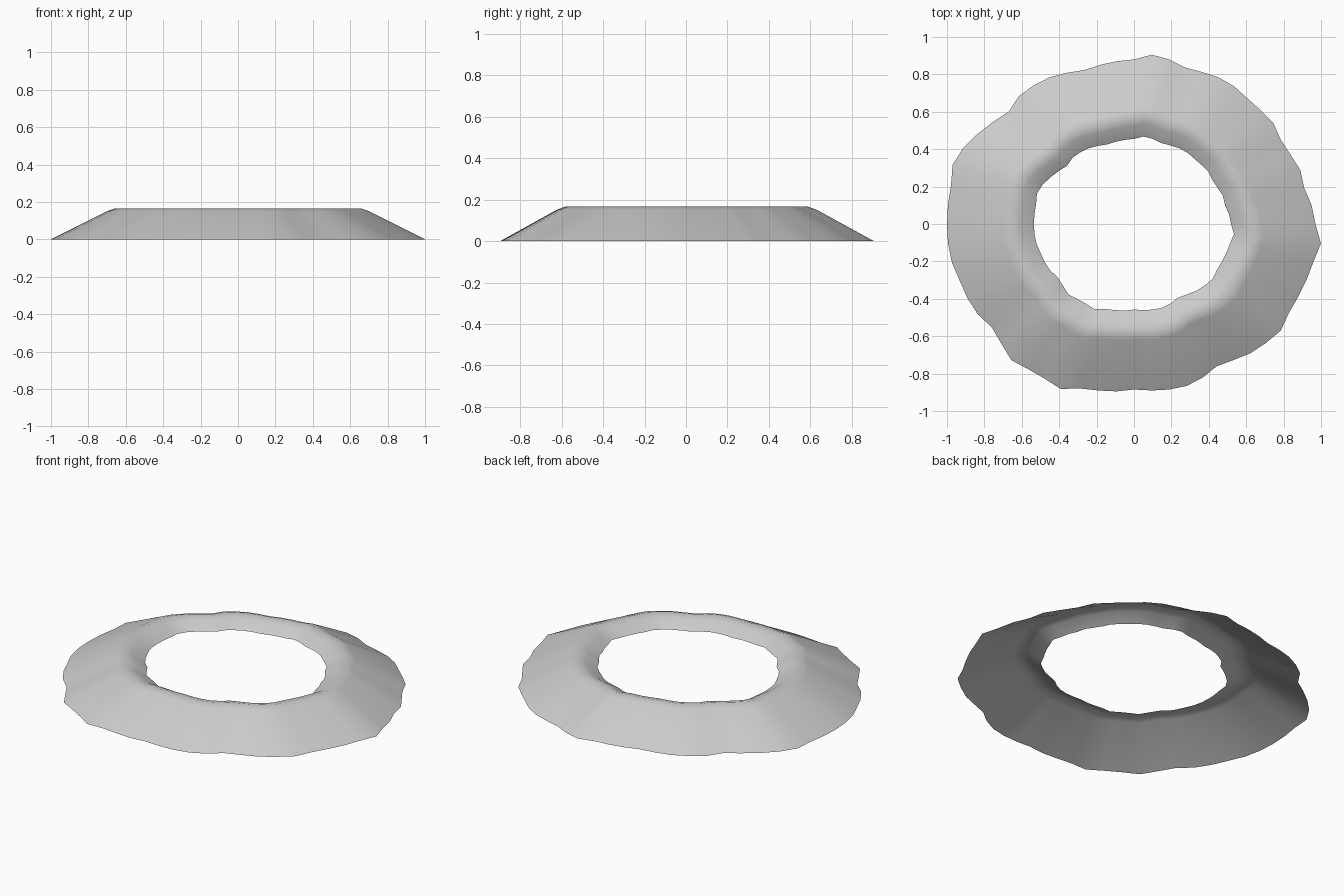
import bpy
import bmesh
from math import cos, sin, tau

cube = bpy.data.objects.get("Cube")
if cube:
    bpy.data.objects.remove(cube, do_unlink=True)

# Uneven outline: radius in hundredths at even angles, counter-clockwise from +x
OUTLINE = [97, 95.5, 93, 93.5, 91.5, 90.5, 92, 91, 90.5, 91,
           90.5, 89, 88, 90, 91, 88, 87.5, 87, 86.5, 88.5,
           90.5, 91.5, 92, 90, 93, 96.5, 100, 102, 100, 100,
           100, 100, 99.5, 98, 97.5, 96.5, 94, 95.5, 98, 96,
           95.5, 96.5, 92.5, 91, 90, 88.5, 89.5, 90.5, 91, 90,
           88, 90, 93, 95, 97, 95.5, 96, 97, 98, 100.5]

# Cross-section from outer foot over the crest to inner lip:
# scale along x, scale along y, height
SECTION = [(1, 1, 0), (0.7, 0.695, 0.151), (0.655, 0.65, 0.166),
           (0.605, 0.595, 0.153), (0.535, 0.517, 0.112)]


def make_material(name, colour):
    mat = bpy.data.materials.new(name)
    mat.use_nodes = True
    mat.diffuse_color = colour
    mat.node_tree.nodes["Principled BSDF"].inputs["Base Color"].default_value = colour
    return mat


def add_ring(bm, scale_x, scale_y, height):
    verts = []
    for i, radius in enumerate(OUTLINE):
        angle = tau * i / len(OUTLINE)
        verts.append(bm.verts.new((scale_x * radius / 100 * cos(angle),
                                   scale_y * radius / 100 * sin(angle), height)))
    return verts


# Open crater rim: rings joined by quad strips, facing up
bm = bmesh.new()
rings = [add_ring(bm, *step) for step in SECTION]
for outer, inner in zip(rings, rings[1:]):
    for i in range(len(outer)):
        j = (i + 1) % len(outer)
        bm.faces.new((outer[i], outer[j], inner[j], inner[i]))

mesh = bpy.data.meshes.new("crater_rim")
bm.to_mesh(mesh)
bm.free()
mesh.shade_smooth()
mesh.materials.append(make_material("light grey", (0.6, 0.6, 0.6, 1)))

rim = bpy.data.objects.new("crater_rim", mesh)
bpy.context.collection.objects.link(rim)
